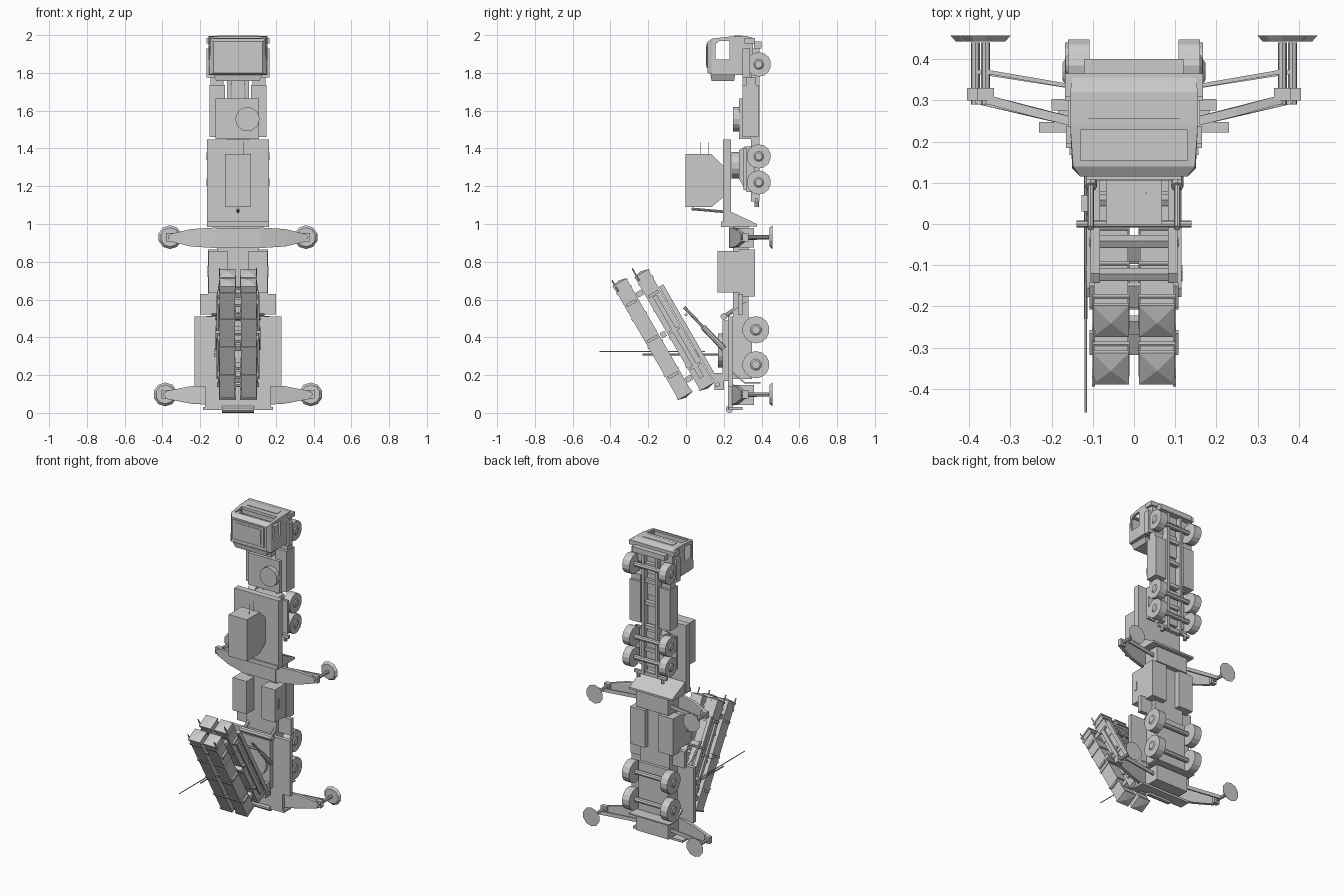
import bpy, bmesh, math
from mathutils import Vector, Matrix

I = Matrix.Identity(4)


def finish(name, bm, M=I):
    bmesh.ops.transform(bm, matrix=M, verts=bm.verts)
    bmesh.ops.recalc_face_normals(bm, faces=bm.faces)
    me = bpy.data.meshes.new(name)
    bm.to_mesh(me)
    bm.free()
    ob = bpy.data.objects.new(name, me)
    bpy.context.collection.objects.link(ob)
    return ob


def hull(name, pts, M=I, both=False):
    """Convex solid around points; both=True adds the x-mirrored twin."""
    for s in ((1, -1) if both else (1,)):
        bm = bmesh.new()
        for x, y, z in pts:
            bm.verts.new((x * s, y, z))
        bmesh.ops.convex_hull(bm, input=bm.verts[:])
        bmesh.ops.dissolve_limit(bm, angle_limit=0.02, verts=bm.verts[:], edges=bm.edges[:])
        ob = finish(name, bm, M)
    return ob


def box(name, x0, x1, y0, y1, z0, z1, M=I, both=False):
    return hull(name, [(x, y, z) for x in (x0, x1) for y in (y0, y1) for z in (z0, z1)], M, both)


def prism(name, x0, x1, prof, M=I, both=False):
    return hull(name, [(x, y, z) for x in (x0, x1) for y, z in prof], M, both)


def rod(name, p, q, r, r2=None, n=8, M=I, both=False):
    for s in ((1, -1) if both else (1,)):
        a, b = Vector((p[0] * s, p[1], p[2])), Vector((q[0] * s, q[1], q[2]))
        bm = bmesh.new()
        bmesh.ops.create_cone(bm, cap_ends=True, segments=n, radius1=r,
                              radius2=r if r2 is None else r2, depth=(b - a).length)
        R = (b - a).to_track_quat('Z', 'Y').to_matrix().to_4x4()
        finish(name, bm, M @ Matrix.Translation((a + b) / 2) @ R)


def cut(ob, cutter):
    m = ob.modifiers.new("cut", 'BOOLEAN')
    m.operation, m.object, m.solver = 'DIFFERENCE', cutter, 'EXACT'
    cutter.hide_render = True
    cutter.hide_set(True)


def wheel(y, z, r, x0, x1):
    rod("wheel", (x0, y, z), (x1, y, z), r, n=14, both=True)
    rod("wheel_hub", (x1, y, z), (x1 + .006, y, z), r * .42, r * .3, n=10, both=True)
    rod("axle", (-x0, y, z), (x0, y, z), .016)


# Cab: hollow shell with side windows and windscreen
cab = hull("cab", [(s * x, y, z) for s in (-1, 1) for x, y, z in (
    (.13, .115, 1.80), (.13, .115, 1.965), (.15, .135, 1.79), (.148, .14, 1.982),
    (.155, .24, 1.79), (.155, .24, 1.993), (.155, .315, 1.79), (.155, .32, 1.995),
    (.15, .355, 1.86), (.15, .355, 1.985))])
cut(cab, box("cab_interior_cutter", -.14, .14, .135, .295, 1.803, 1.972))
cut(cab, prism("side_window_cutter", -.3, .3, [(.155, 1.87), (.155, 1.95), (.23, 1.87), (.23, 1.968), (.175, 1.968)]))
cut(cab, box("windscreen_cutter", -.13, .13, .155, .228, 1.95, 2.1))
box("roof_panel", -.115, .115, .108, .118, 1.825, 1.955)
box("roof_hatch", -.095, .095, .105, .11, 1.84, 1.94)
box("seat", .03, .10, .24, .29, 1.83, 1.91, both=True)
box("dashboard", -.135, .135, .236, .28, 1.94, 1.972)
box("front_bumper", -.168, .168, .31, .365, 1.955, 1.985)
box("bumper_skirt", -.12, .12, .36, .40, 1.93, 1.965)
box("grille", -.11, .11, .255, .30, 1.985, 1.997)
box("mudguard", .12, .168, .30, .34, 1.775, 1.93, both=True)
hull("rear_cab_unit", [(s * x, y, z) for s in (-1, 1) for x, y, z in (
    (.13, .13, 1.79), (.13, .26, 1.79), (.115, .135, 1.758), (.115, .255, 1.758))])

# Tractor chassis
box("chassis_rail", .04, .058, .345, .388, 1.12, 1.93, both=True)
for z in (1.13, 1.29, 1.44, 1.60, 1.75, 1.86):
    box("crossmember", -.05, .05, .352, .38, z - .012, z + .012)
box("side_tank", .07, .15, .30, .385, 1.46, 1.735, both=True)
box("engine_tunnel", -.035, .035, .30, .36, 1.65, 1.80)
box("side_locker", .078, .145, .32, .37, 1.735, 1.775, both=True)
box("equipment_deck", -.12, .112, .28, .345, 1.45, 1.665)
rod("spare_wheel", (.05, .25, 1.555), (.05, .285, 1.555), .064, n=16)
hull("bogie_frame", [(x, y, z) for x in (-.09, .09) for y, z in (
    (.28, 1.24), (.28, 1.39), (.31, 1.41), (.365, 1.41), (.365, 1.17), (.32, 1.17))])
box("rear_fender", .10, .155, .305, .32, 1.18, 1.40, both=True)
rod("coupling_disc", (0, .24, 1.31), (0, .285, 1.31), .07, n=14)
box("tail_bar", -.12, .12, .365, .382, 1.115, 1.135)
rod("tail_lamp", (.09, .375, 1.09), (.09, .375, 1.12), .012, both=True)
wheel(.385, 1.845, .065, .108, .16)
for z in (1.358, 1.22):
    wheel(.385, z, .064, .108, .16)

# Trailer gooseneck with generator
box("gooseneck_deck", -.165, .165, .195, .238, .99, 1.447)
prism("gooseneck_wedge", -.16, .16, [(.2, 1.075), (.238, 1.065), (.375, 1.0), (.375, .987), (.2, .985)])
prism("generator", -.068, .068, [(-.003, 1.09), (-.003, 1.37), (.135, 1.37), (.195, 1.31), (.195, 1.14), (.135, 1.09)])
rod("cable", (0, .03, 1.08), (0, .2, 1.065), .007)
for y in (.075, .12):
    rod("aerial", (.03, y, 1.37), (.03, y, 1.435), .002, n=5)
box("gooseneck_trim", -.165, .165, .185, .2, .985, 1.012)

# Trailer spine and equipment cabinets
box("spine", -.11, .11, .25, .33, .50, .99)
box("cabinet_top", .055, .157, .168, .285, .637, .857, both=True)
box("cabinet_base", .05, .16, .28, .366, .617, .866, both=True)
box("cabinet_door", .157, .162, .195, .215, .72, .78, both=True)
box("cross_beam", -.2, .2, .275, .303, .52, .63)
rod("brace", (.1, .2, .508), (.1, .32, .59), .011, both=True)
rod("lashing_roller", (-.12, .2, .51), (.12, .2, .51), .018)

# Rear deck
box("rear_deck", -.23, .23, .222, .248, .14, .51)
box("rear_deck_end", -.175, .175, .222, .248, .02, .14)
box("underbody", -.11, .11, .245, .35, .18, .505)
box("tail_board", -.185, .185, .225, .30, .015, .03)
rod("tail_roller", (-.085, .23, .02), (.085, .23, .02), .02, n=10)
prism("rear_flap", -.15, .15, [(.25, .205), (.25, .215), (.31, .155), (.31, .165)])
box("flap_lip", -.15, .15, .31, .395, .155, .163)
for z in (.44, .255):
    wheel(.37, z, .072, .115, .168)

# Outriggers: hinge box, tapered arm, strut, post and foot pad
for zc, px in ((.93, .36), (.098, .385)):
    zb = zc - .003
    box("outrigger_box", -.12, .12, .228, .36, zb - .052, zb + .052)
    hull("outrigger_arm", [(x, y + t, zb + s * h) for x, y, h in (
        (.11, .228, .055), (.25, .262, .046), (px, .292, .02)) for t in (0, .022) for s in (-1, 1)], both=True)
    hull("outrigger_strut", [(x, y + t, zb + s * .012) for x, y in (
        (.11, .322), (px, .365)) for t in (0, .01) for s in (-1, 1)], both=True)
    rod("outrigger_post", (px, .29, zc), (px, .44, zc), .011, n=8, both=True)
    box("post_collar", px - .02, px + .02, .3, .33, zc - .022, zc + .022, both=True)
    rod("foot_pad", (px, .443, zc), (px, .457, zc), .05, .063, n=10, both=True)

# Launcher turntable
box("turntable_base", -.105, .105, .192, .225, .17, .49)
rod("turntable_ring", (0, .17, .33), (0, .2, .33), .09, n=20)
box("pivot_bracket", .07, .1, .15, .2, .12, .21, both=True)
rod("pivot_pin", (-.11, .165, .15), (.11, .165, .15), .014)
rod("lift_cylinder", (.105, .2, .34), (.105, .09, .455), .015, both=True)
rod("lift_piston", (.105, .09, .455), (.105, -.01, .56), .008, both=True)
rod("lift_pin", (-.14, .0, .52), (.14, .0, .52), .008)

# Canister pack, built upright in tilted space
T = Matrix.Translation((0, -.12, .415)) @ Matrix.Rotation(math.radians(30), 4, 'X')
for yc, zo in ((-.062, .008), (.062, -.008)):
    for xc in (-.056, .056):
        def c(n, h, z0, z1):
            box(n, xc - h, xc + h, yc - h, yc + h, z0 + zo, z1 + zo, M=T)
        c("canister", .041, -.34, .34)
        for z in (-.34, -.2, -.03, .14, .30):
            c("canister_band", .045, z - .007, z + .007)
        for s in (-1, 1):
            hull("canister_cap", [(xc + i * .044, yc + j * .044, s * z + zo) for i in (-1, 1)
                 for j in (-1, 1) for z in (.335, .347)] + [(xc, yc, s * .358 + zo)], M=T)
    for z in (-.22, .0, .22):
        box("pack_clamp", -.108, .108, yc - .03, yc + .03, z + zo - .008, z + zo + .008, M=T)
    rod("lifting_lug", (.098, yc - .03, .31), (.098, yc - .03, .385), .004, n=6, M=T, both=True)
box("layer_spacer", -.118, .118, -.014, .014, -.015, .015, M=T)
for z in (-.27, .25):
    box("layer_spacer", -.09, .09, -.018, .018, z - .015, z + .015, M=T)

# Erector frame under the pack
box("erector_rail", .082, .105, .107, .132, -.36, .23, M=T, both=True)
for z in (-.33, -.15, .05, .21):
    box("erector_crossbar", -.09, .09, .11, .128, z - .014, z + .014, M=T)
box("pack_side_rail", .102, .115, .05, .075, -.3, .2, M=T, both=True)

# Mast at the side
rod("mast_base", (-.117, .2, .31), (-.117, -.23, .31), .005, n=6)
rod("mast", (-.117, .1, .325), (-.117, -.457, .325), .003, n=6)
box("mast_bracket", -.128, -.1, .03, .07, .295, .335)
